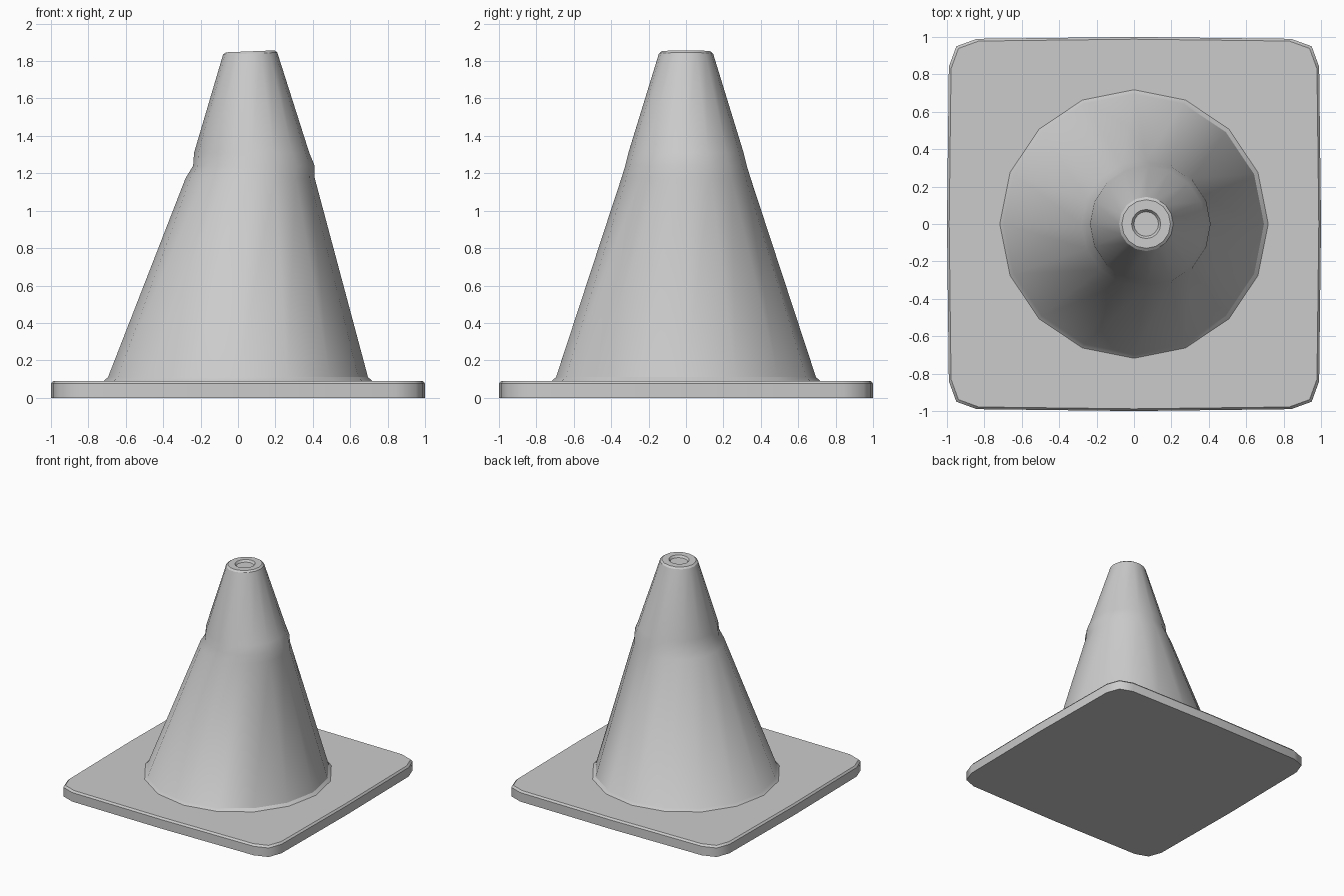
import bpy
import bmesh
from math import cos, sin, pi, radians

cube = bpy.data.objects.get("Cube")
if cube:
    bpy.data.objects.remove(cube, do_unlink=True)

# Single plain grey
grey = bpy.data.materials.new("plain_grey")
grey.use_nodes = True
grey.diffuse_color = (0.6, 0.6, 0.6, 1)
grey.node_tree.nodes["Principled BSDF"].inputs["Base Color"].default_value = (0.6, 0.6, 0.6, 1)


def loft(name, rings, cap_start):
    """Skin a stack of equal rings, capping the last and optionally the first."""
    bm = bmesh.new()
    loops = [[bm.verts.new(p) for p in ring] for ring in rings]
    for low, high in zip(loops, loops[1:]):
        for i in range(len(low)):
            j = (i + 1) % len(low)
            bm.faces.new((low[i], low[j], high[j], high[i]))
    bm.faces.new(loops[-1])
    if cap_start:
        bm.faces.new(loops[0][::-1])
    for face in bm.faces:
        face.smooth = True
    mesh = bpy.data.meshes.new(name)
    bm.to_mesh(mesh)
    bm.free()
    mesh.materials.append(grey)
    obj = bpy.data.objects.new(name, mesh)
    bpy.context.collection.objects.link(obj)
    return obj


# Square base with clipped corners and slightly bowed sides
quarter = [(1, 0), (0.99, 0.84), (0.95, 0.95), (0.84, 0.99)]
outline = []
for turn in range(4):
    outline += quarter
    quarter = [(-y, x) for x, y in quarter]
base = loft("base_plate",
            [[(x * s, y * s, z) for x, y in outline]
             for z, s in ((0, 1), (0.075, 1), (0.09, 0.988))], True)
for edge in base.data.edges:
    a, b = (base.data.vertices[v].co for v in edge.vertices)
    edge.use_edge_sharp = abs(a.z - b.z) < 0.001

# Bent cone: height, sideways shift, radius, rise per unit x
SIDES = 16
profile = [
    (0.088, 0, 0.72, 0), (0.11, 0, 0.695, 0),
    (1.175, 0.065, 0.345, 0), (1.24, 0.085, 0.325, 0),
    (1.31, 0.073, 0.308, 0),
    (1.84, 0.065, 0.145, 0.04), (1.852, 0.065, 0.13, 0.04),
    (1.852, 0.065, 0.078, 0.04), (1.835, 0.065, 0.066, 0.04),
]


def ring(z, shift, radius, slope):
    angles = [2 * pi * i / SIDES for i in range(SIDES)]
    return [(shift + radius * cos(a), radius * sin(a), z + slope * radius * cos(a))
            for a in angles]


cone = loft("cone_body", [ring(*row) for row in profile], False)
bpy.ops.object.select_all(action="DESELECT")
cone.select_set(True)
bpy.context.view_layer.objects.active = cone
bpy.ops.object.shade_smooth_by_angle(angle=radians(32))
